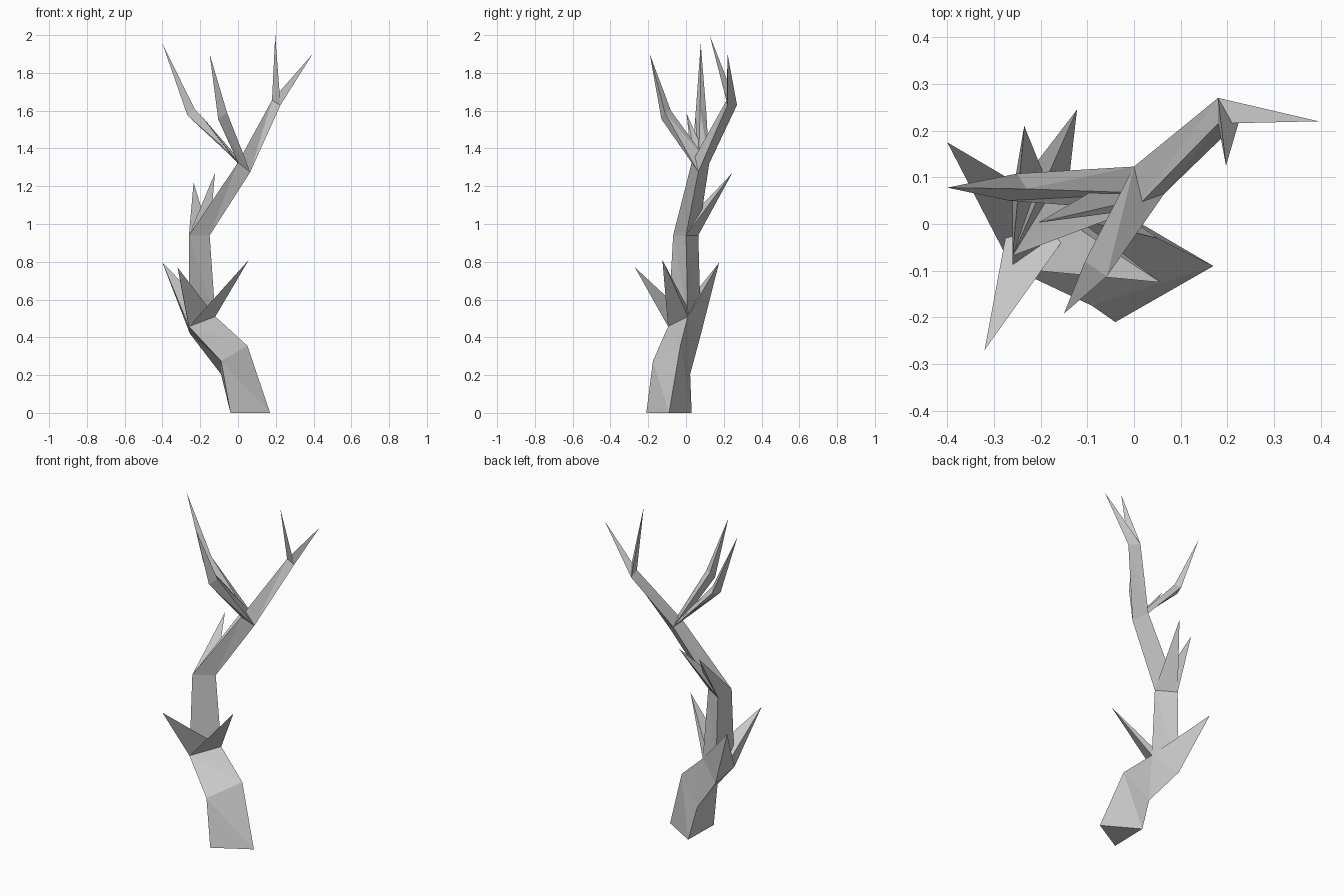
import bpy

# Triangular trunk sections, listed right, back, front (counter-clockwise from above)
BASE = [(0.17, -0.09, 0), (-0.035, 0.03, 0), (-0.04, -0.21, 0)]
BEND = [(0.05, -0.03, 0.355), (-0.09, 0.022, 0.205), (-0.09, -0.175, 0.275)]
LOW = [(-0.12, 0.01, 0.51), (-0.255, 0.08, 0.42), (-0.26, -0.095, 0.457)]
MIDDLE = [(-0.15, 0.0, 0.94), (-0.26, 0.065, 0.94), (-0.26, -0.068, 0.94)]
FORK = [(0.065, 0.065, 1.275), (0.0, 0.123, 1.32), (0.0, 0.03, 1.325)]
CROWN = [(0.225, 0.22, 1.63), (0.18, 0.27, 1.63), (0.18, 0.215, 1.655)]


def loft(name, rings, tip=None, cap=False):
    """Skin three-sided rings, optionally ending in a point."""
    verts = [p for ring in rings for p in ring]
    faces = []
    for r in range(len(rings) - 1):
        for i in range(3):
            j = (i + 1) % 3
            a, b = r * 3 + i, r * 3 + j
            faces += [(a, b, a + 3), (b, b + 3, a + 3)]
    if tip:
        top = len(verts)
        verts.append(tip)
        faces += [(top - 3 + i, top - 3 + (i + 1) % 3, top) for i in range(3)]
    if cap:
        faces.append((2, 1, 0))
    mesh = bpy.data.meshes.new(name)
    mesh.from_pydata(verts, [], faces)
    mesh.update()
    obj = bpy.data.objects.new(name, mesh)
    bpy.context.collection.objects.link(obj)
    return obj


# Trunk
loft("trunk", [BASE, BEND, LOW, MIDDLE, FORK, CROWN], cap=True)

# Straight spikes growing from the trunk sections
spikes = {
    "low_twig": (LOW, [(-0.32, -0.27, 0.77), (0.057, -0.125, 0.81), (-0.4, 0.175, 0.795)]),
    "middle_twig": (MIDDLE, [(-0.235, 0.21, 1.22), (-0.122, 0.245, 1.27)]),
    "fork_twig": (FORK, [(-0.205, 0.003, 1.585)]),
    "crown_twig": (CROWN, [(0.197, 0.125, 2.0), (0.395, 0.22, 1.9)]),
}
for name, (ring, tips) in spikes.items():
    for n, tip in enumerate(tips, 1):
        loft(f"{name}_{n}", [ring], tip)

# Bent branches at the fork
loft("left_branch", [FORK, [(-0.23, 0.075, 1.61), (-0.25, 0.108, 1.585), (-0.268, 0.05, 1.575)]],
     (-0.4, 0.078, 1.955))
loft("front_branch", [FORK, [(-0.058, -0.112, 1.59), (-0.105, -0.08, 1.6), (-0.105, -0.13, 1.555)]],
     (-0.15, -0.192, 1.9))
